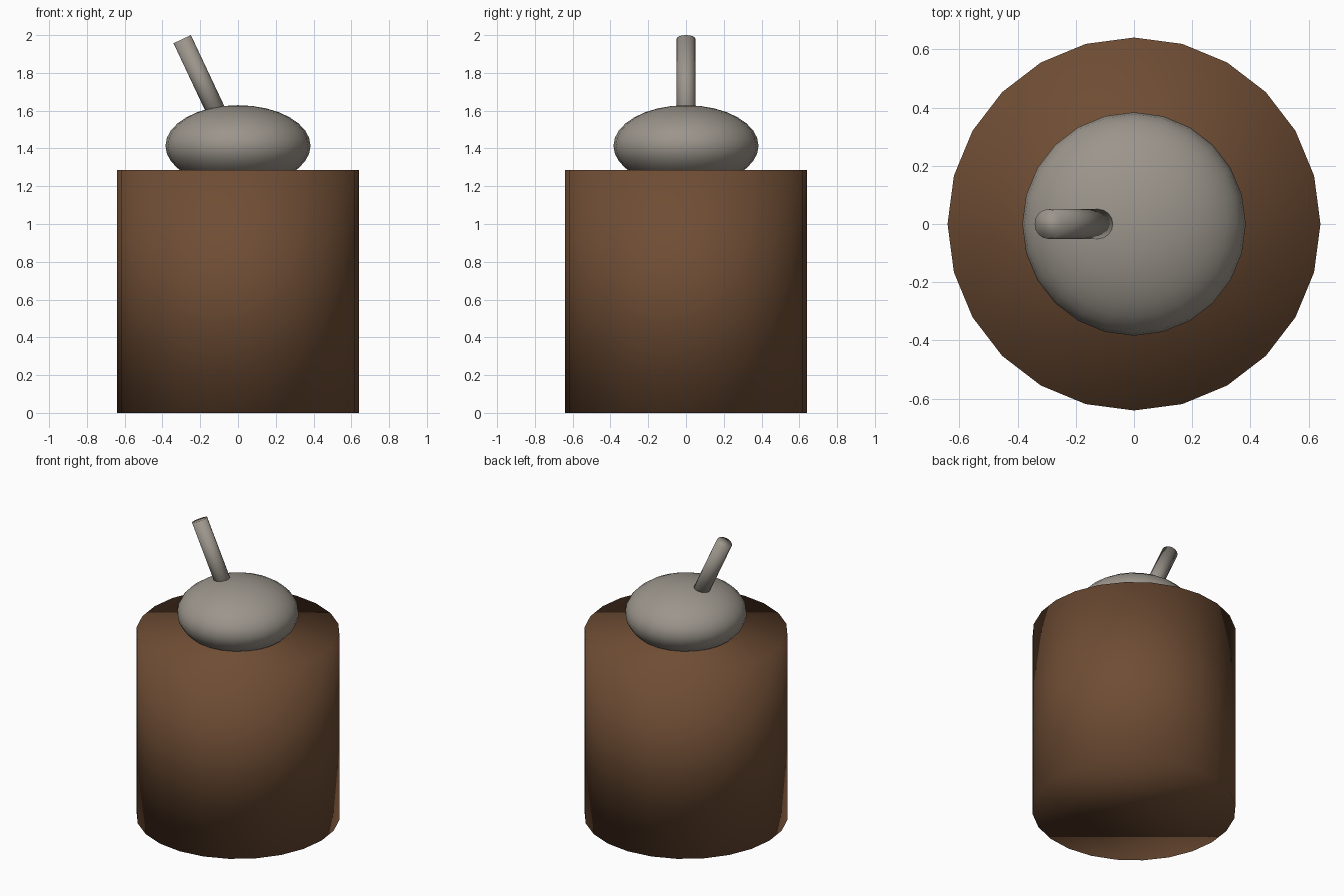
import bpy
from math import radians

if "Cube" in bpy.data.objects:
    bpy.data.objects.remove(bpy.data.objects["Cube"])

def finish(name, color=None):
    """Name the active object, shade it smooth and colour it."""
    obj = bpy.context.object
    obj.name = obj.data.name = name
    bpy.ops.object.shade_smooth()
    if color:
        mat = bpy.data.materials.new(name + "_color")
        mat.diffuse_color = color
        mat.use_nodes = True
        mat.node_tree.nodes["Principled BSDF"].inputs["Base Color"].default_value = mat.diffuse_color
        obj.data.materials.append(mat)
    return obj

BROWN = (0.16, 0.075, 0.035, 1)
GREY = (0.33, 0.30, 0.26, 1)
R, H = 0.641, 1.285

# Cylindrical base block
bpy.ops.mesh.primitive_cylinder_add(vertices=24, radius=R, depth=H, location=(0, 0, H / 2))
finish("base", BROWN)

# Flattened ball partly sunk into the top of the base
bpy.ops.mesh.primitive_uv_sphere_add(segments=24, ring_count=16, radius=1, location=(0, 0, 1.414))
ball = finish("flattened_ball", GREY)
ball.scale = (0.384, 0.384, 0.215)

# Leaning handle rising out of the ball
bpy.ops.mesh.primitive_cylinder_add(vertices=16, radius=0.051, depth=0.514,
                                    location=(-0.186, 0, 1.746), rotation=(0, radians(-25.2), 0))
finish("handle", GREY)
